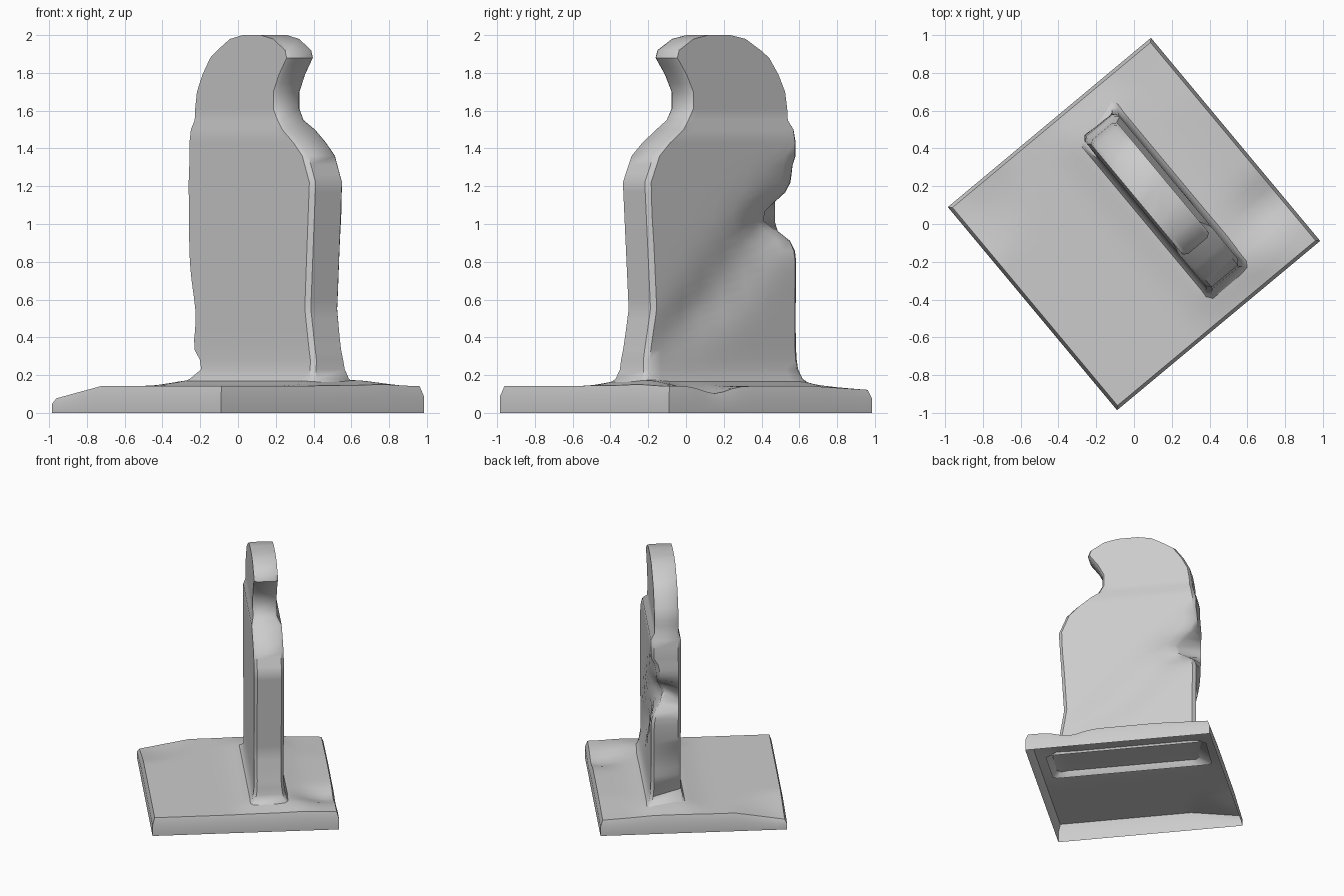
import bpy, bmesh, math
from mathutils import Matrix

if "Cube" in bpy.data.objects:
    bpy.data.objects.remove(bpy.data.objects["Cube"])

TURN = Matrix.Rotation(math.radians(-50.2), 4, 'Z')


def finish(name, bm, angle):
    bm.transform(TURN)
    bm.normal_update()
    me = bpy.data.meshes.new(name)
    bm.to_mesh(me)
    bm.free()
    ob = bpy.data.objects.new(name, me)
    bpy.context.collection.objects.link(ob)
    bpy.ops.object.select_all(action='DESELECT')
    bpy.context.view_layer.objects.active = ob
    ob.select_set(True)
    bpy.ops.object.shade_smooth_by_angle(angle=math.radians(angle))


def bell(x, c, r):
    return math.exp(-((x - c) / r) ** 2)


# Weathered slab side profile: height, left edge, right edge
PROFILE = [
    (.13, -.51, .51), (.28, -.52, .525), (.55, -.52, .48), (1.22, -.53, .52),
    (1.36, -.52, .46), (1.43, -.52, .385), (1.50, -.505, .29),
    (1.55, -.49, .23), (1.61, -.485, .195), (1.70, -.47, .195),
    (1.79, -.425, .24), (1.88, -.36, .305), (1.92, -.30, .29),
    (1.98, -.19, .185), (2.0, -.08, .08),
]


def section(z, left, right):
    """Closed ring of points at one height, both broad faces."""
    flare = .1 * math.exp(-(z - .13) / .05)
    step = min(1, max(0, (z - 1.5) / .05))          # thinner above the groove
    left, right = left - flare, right + flare
    undercut = .05 * bell(z, .5, .2) + .11 * bell(z, .24, .07)
    notch = .16 * bell(z, 1.05, .1)
    ring = []
    for side in (0, 1):
        a = left + (notch if side else undercut)
        for k in range(11):
            t = .5 - .5 * math.cos(math.pi * k / 10)
            if side:
                t = 1 - t
            u = a + (right - a) * t
            v = (.305 - .03 * step + flare * .6) if side else (.08 + .015 * step - flare * .6)
            if side and .25 < z < 1.35:             # diagonal worn valley
                d = (u + .07 + z - .75) * .707
                v -= .045 * bell(d, 0, .12) * min(1, (z - .25) / .3)
                v -= .06 * bell(u, -.42, .18) * bell(z, 1.0, .1)
            if k in (0, 10):
                v += -.022 if side else .022
            ring.append((u, v, z))
    return ring


bm = bmesh.new()
rings = []
for r, s in zip(PROFILE, PROFILE[1:]):
    n = max(1, round((s[0] - r[0]) / .05))
    for i in range(n):
        rings.append(section(*(a + (b - a) * i / n for a, b in zip(r, s))))
rings.append(section(*PROFILE[-1]))
rings = [[bm.verts.new(p) for p in ring] for ring in rings]
for p, q in zip(rings, rings[1:]):
    for i in range(len(p)):
        j = (i + 1) % len(p)
        bm.faces.new((p[i], p[j], q[j], q[i]))
bm.faces.new(rings[-1])
finish("slab", bm, 40)


# Square plinth: uneven top, straight walls, open underneath
def height(u, v):
    z = .142
    du, dv = max(abs(u) - .52, 0), max(abs(v - .19) - .11, 0)
    z += .03 * bell(math.hypot(du, dv), 0, .12)
    z -= .065 * max(0, 1 - math.hypot(u + .7, v + .7) / .38)   # low corner
    z -= .02 * max(0, 1 - math.hypot(u + .7, v - .7) / .4)
    z -= .045 * bell(u, .38, .12) * bell(v, .64, .16)          # worn dent
    z += .02 * bell(u, .58, .12) * bell(v, .45, .12)
    return z


bm = bmesh.new()
N, H = 22, .7
grid = {}
for i in range(N + 1):
    for j in range(N + 1):
        u, v = (2 * i / N - 1) * H, (2 * j / N - 1) * H
        grid[i, j] = bm.verts.new((u * .975, v * .975, height(u, v)))
for i in range(N):
    for j in range(N):
        bm.faces.new((grid[i, j], grid[i + 1, j], grid[i + 1, j + 1], grid[i, j + 1]))
edge = [(i, 0) for i in range(N)] + [(N, j) for j in range(N)]
edge += [(N - i, N - j) for i, j in edge]
loop = [grid[k] for k in edge]
for frac in (.6, 0):
    low = [bm.verts.new(((2 * i / N - 1) * H, (2 * j / N - 1) * H, grid[i, j].co.z * frac))
           for i, j in edge]
    for k in range(len(loop)):
        m = (k + 1) % len(loop)
        bm.faces.new((low[k], low[m], loop[m], loop[k]))
    loop = low
finish("plinth", bm, 50)
